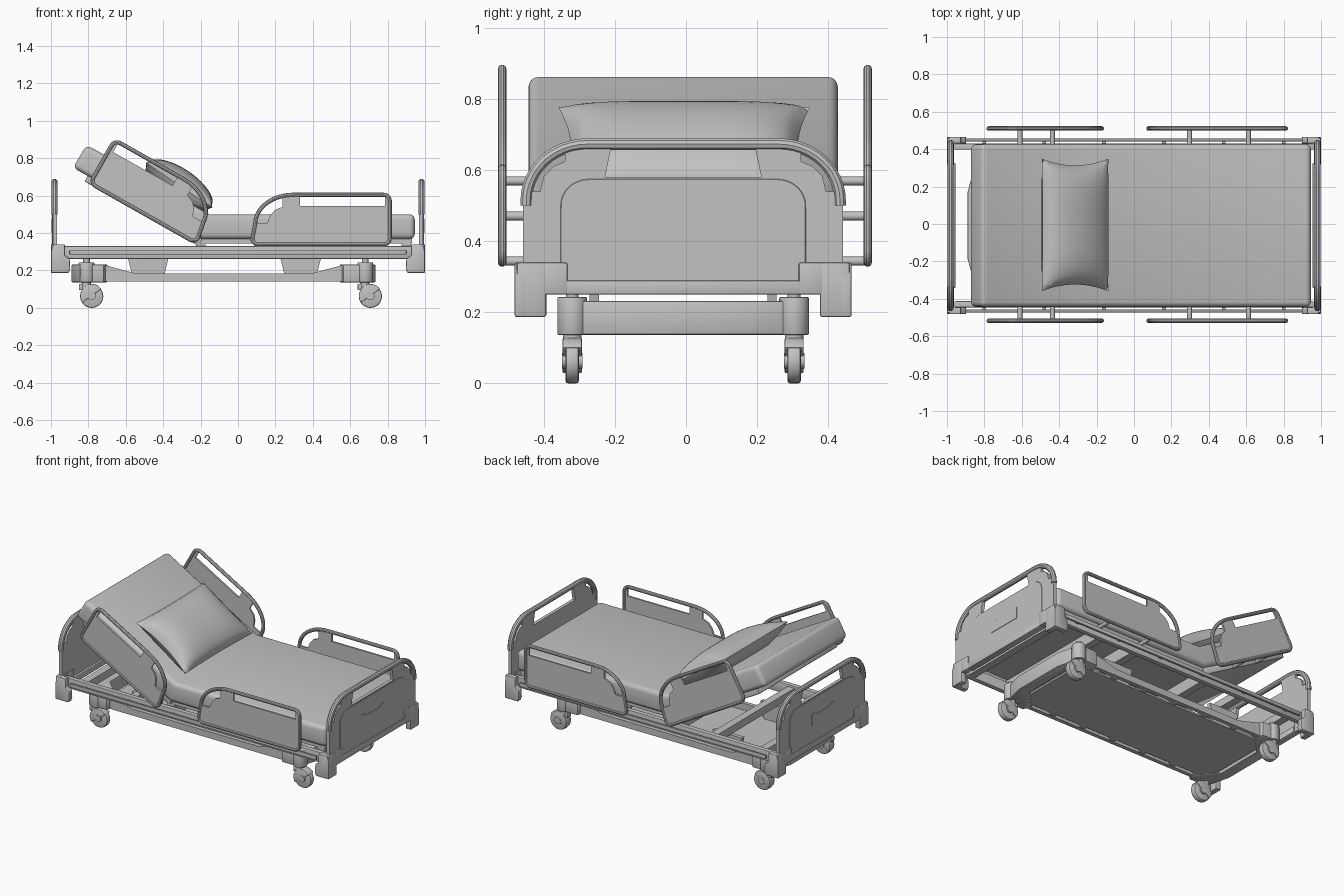
import bpy, bmesh, math
from mathutils import Vector, Matrix

cube = bpy.data.objects.get("Cube")
if cube:
    bpy.data.objects.remove(cube, do_unlink=True)

grey = bpy.data.materials.new("plain_grey")
grey.use_nodes = True
COL = (0.54, 0.54, 0.54, 1)
grey.diffuse_color = COL
grey.node_tree.nodes["Principled BSDF"].inputs["Base Color"].default_value = COL

C = -0.008      # centre line of the bed in y
BX = -0.077     # centre of the wheeled base in x
SIDES = (("right", -1), ("left", 1))
ENDS = (("head", -1), ("foot", 1))
made = []


def add(name, mesh):
    mesh.materials.append(grey)
    ob = bpy.data.objects.new(name, mesh)
    bpy.context.collection.objects.link(ob)
    made.append(ob)
    return ob


def finish(name, bm, bevel=0, segments=2):
    bmesh.ops.recalc_face_normals(bm, faces=bm.faces)
    if bevel:
        sharp = [e for e in bm.edges if e.calc_face_angle(0) > math.radians(40)]
        bmesh.ops.bevel(bm, geom=sharp, offset=bevel, segments=segments, profile=0.5,
                        affect='EDGES', clamp_overlap=True)
    mesh = bpy.data.meshes.new(name)
    bm.to_mesh(mesh)
    bm.free()
    return add(name, mesh)


def prism(name, points, axis, lo, hi, bevel=0, segments=2):
    """Extrude a 2D outline along an axis; outline is the other two axes in order."""
    bm = bmesh.new()
    place = {"x": lambda a, b: (lo, a, b), "y": lambda a, b: (a, lo, b),
             "z": lambda a, b: (a, b, lo)}[axis]
    face = bm.faces.new([bm.verts.new(place(*p)) for p in points])
    geom = bmesh.ops.extrude_face_region(bm, geom=[face])["geom"]
    move = Vector([(hi - lo) if k == axis else 0 for k in "xyz"])
    bmesh.ops.translate(bm, vec=move, verts=[g for g in geom if isinstance(g, bmesh.types.BMVert)])
    return finish(name, bm, bevel, segments)


def box(name, x, y, z, bevel=0):
    return prism(name, [(x[0], y[0]), (x[1], y[0]), (x[1], y[1]), (x[0], y[1])], "z", *z, bevel)


def cylinder(name, centre, radius, depth, axis="z", bevel=0):
    bm = bmesh.new()
    turn = {"z": Matrix(), "y": Matrix.Rotation(math.pi / 2, 4, 'X')}[axis]
    bmesh.ops.create_cone(bm, cap_ends=True, segments=28, radius1=radius, radius2=radius,
                          depth=depth, matrix=Matrix.Translation(centre) @ turn)
    return finish(name, bm, bevel)


def tube(name, points, radius, closed=False):
    cu = bpy.data.curves.new(name, 'CURVE')
    cu.dimensions = '3D'
    cu.bevel_depth = radius
    cu.bevel_resolution = 3
    cu.use_fill_caps = True
    sp = cu.splines.new('POLY')
    sp.points.add(len(points) - 1)
    for p, co in zip(sp.points, points):
        p.co = (*co, 1)
    sp.use_cyclic_u = closed
    tmp = bpy.data.objects.new(name + "_path", cu)
    bpy.context.collection.objects.link(tmp)
    bpy.context.view_layer.update()
    mesh = bpy.data.meshes.new_from_object(tmp.evaluated_get(bpy.context.evaluated_depsgraph_get()))
    bpy.data.objects.remove(tmp, do_unlink=True)
    mesh.materials.clear()
    return add(name, mesh)


def arc(cx, cy, rx, ry, a0, a1, n=8):
    angles = [math.radians(a0 + (a1 - a0) * i / n) for i in range(n + 1)]
    return [(cx + rx * math.cos(a), cy + ry * math.sin(a)) for a in angles]


def mirrored(half):
    """Outline symmetric about the bed centre line from its positive half."""
    return [(C + a, b) for a, b in half] + [(C - a, b) for a, b in reversed(half)]


# Mattress with raised back
prism("mattress", [(-.882, .749), (-.81, .872), (-.153, .5), (.945, .5), (.945, .368), (-.19, .368)],
      "y", C - .435, C + .435, .028, 4)

# Pillow: two sheets joined at the seam, drawn out to thin pointed corners
bm = bmesh.new()
for s in (-1, 1):
    sheet = bmesh.ops.create_grid(bm, x_segments=24, y_segments=32, size=1)["verts"]
    for v in sheet:
        u, w = v.co.x, v.co.y
        puff = max(0, (1 - u * u) * (1 - w ** 4)) ** .5
        v.co = (u * .215 * (1 - .03 * (1 - w * w)), w * .354 * (1 - .1 * (1 - u * u)), s * .09 * puff)
bmesh.ops.remove_doubles(bm, verts=bm.verts, dist=.0005)
bmesh.ops.transform(bm, verts=bm.verts, matrix=Matrix.Translation((-.315, -.005, .656))
                    @ Matrix.Rotation(math.radians(34), 4, 'Y'))
finish("pillow", bm)

# Mattress decks
box("seat_deck", (-.19, .93), (C - .41, C + .41), (.345, .37))
prism("back_deck", [(-.80, .715), (-.19, .37), (-.21, .331), (-.82, .676)], "y", C - .41, C + .41, .006)

# Bed frame
for side, s in SIDES:
    box(side + "_frame_beam", (-.96, .96), sorted((C + s * .405, C + s * .438)), (.262, .33), .005)
    box(side + "_accessory_rail", (-.9, .9), sorted((C + s * .45, C + s * .464)), (.285, .31), .003)
    for i in range(6):
        x = -.8 + .32 * i
        box(f"{side}_rail_stub_{i}", (x - .01, x + .01), sorted((C + s * .43, C + s * .455)), (.29, .305))
    # Lift plates between base and frame
    for end, x in (("head", -.48), ("foot", .335)):
        prism(f"{end}_{side}_lift_plate", [(x - .08, .15), (x + .08, .15), (x + .108, .265), (x - .108, .265)],
              "y", C + s * .25 - .013, C + s * .25 + .013)
for i, x in enumerate((-.84, -.48, -.2, .335, .6, .9)):
    box(f"cross_member_{i}", (x - .025, x + .025), (C - .41, C + .41), (.268, .318 if x < -.25 else .346))

# End boards with arched tube, cut panel and L-shaped corner bumpers
board = mirrored([(.45, .26), (.45, .54), (.402, .54), (.392, .582), (.362, .612), (.332, .624), (.332, .665),
                  (.2, .676), (.22, .58)])
raised = mirrored([(.345, .265), (.345, .49)] + arc(.265, .5, .08, .075, 10, 90))
arch = mirrored([(.441, .5)] + arc(.27, .515, .171, .158, 0, 90, 12))
pull = mirrored([(.118, .40), (.118, .475), (.083, .475), (.073, .46)])
for end, e in ENDS:
    tube(end + "_board_tube", [(e * .981, y, z) for y, z in arch], .0172)
    prism(end + "_board_panel", board, "x", e * .968, e * .99)
    prism(end + "_board_raised_panel", raised, "x", e * .989, e * .994, .002, 1)
    prism(end + "_board_pull", pull, "x", e * .993, e * .997)
    box(end + "_board_sill", sorted((e * .955, e * .998)), (C - .335, C + .335), (.25, .29), .004)
    for side, s in SIDES:
        prism(f"{end}_{side}_bumper_cheek", [(e * .925, .34), (e * .988, .34), (e, .3), (e, .187),
              (e * .905, .187), (e * .897, .21), (e * .9, .262), (e * .925, .28)],
              "y", C + s * .438, C + s * .474, .006)
        box(f"{end}_{side}_bumper_face", sorted((e * .962, e)), sorted((C + s * .385, C + s * .468)),
            (.187, .34), .006)
        box(f"{end}_{side}_bumper_wing", sorted((e * .962, e)), sorted((C + s * .325, C + s * .395)),
            (.25, .34), .006)


# Side guards: closed tube, cut panel and mounting rods
def guard(name, s, origin, ud, nd, length, rods):
    y = -.003 + s * .514
    L = length

    def at(u, n):
        return (origin[0] + u * ud[0] + n * nd[0], origin[1] + u * ud[1] + n * nd[1])

    path = (arc(.035, .035, .035, .035, 270, 180, 5) + arc(.035, .23, .035, .035, 180, 90, 5)
            + arc(L - .22, .11, .205, .155, 90, 0, 10) + arc(L - .03, .03, .03, .03, 0, -90, 5))
    panel = [(.01, .005), (L - .01, .005), (L - .015, .115), (L - .08, .115), (L - .095, .155),
             (L - .12, .183), (L - .16, .2), (L - .16, .255), (L - .255, .265), (L - .255, .205),
             (.025, .205), (.025, .262), (.01, .25)]
    tube(name + "_tube", [(a, y, b) for a, b in (at(*p) for p in path)], .0118, True)
    prism(name + "_panel", [at(*p) for p in panel], "y", y - .006, y + .006)
    for i, u in enumerate(rods):
        a, b = at(u, .004)
        inner = C + s * .40
        cylinder(f"{name}_rod_{i}", (a, (y + inner) / 2, b), .0125, abs(y - inner), "y")


tilt = math.radians(29.5)
ct, st = math.cos(tilt), math.sin(tilt)
for side, s in SIDES:
    guard(side + "_head_guard", s, (-.79, .667), (ct, -st), (st, ct), .645, (.205, .405))
    guard(side + "_foot_guard", s, (.812, .34), (-1, 0), (0, 1), .735, (.2, .515))

# Wheeled base: floor plate, open side beams on rungs, U-shaped end blocks
box("base_plate", (BX - .72, BX + .72), (C - .268, C + .268), (.14, .152))
for side, s in SIDES:
    prism(side + "_base_beam", [(BX - .7, .14), (BX + .7, .14), (BX + .7, .23), (BX + .64, .23),
          (BX + .465, .183), (BX - .465, .183), (BX - .64, .23), (BX - .7, .23)],
          "y", C + s * .292, C + s * .318)
    for i in range(5):
        x = BX - .46 + .23 * i
        box(f"{side}_base_rung_{i}", (x - .02, x + .02), sorted((C + s * .26, C + s * .3)), (.142, .165))
for end, e in ENDS:
    half = [(.812, .18), (.77, .34), (.64, .34), (.62, .28), (.74, .16)]
    plan = half + [(a, -b) for a, b in reversed(half)]
    prism(end + "_base_block", [(BX + e * a, C + b) for a, b in plan], "z", .137, .232, .005)
    for side, s in SIDES:
        # Caster with socket, stem, hood and brake pedal
        tag = f"{end}_{side}_caster"
        x, y = BX + e * .745, C + s * .312
        cylinder(tag + "_socket", (x + .012, y, .19), .042, .106, bevel=.004)
        cylinder(tag + "_pin", (x + .012, y, .248), .018, .03)
        cylinder(tag + "_stem", (x + .01, y, .125), .026, .05)
        wx = x + .04
        cylinder(tag + "_wheel", (wx, y, .062), .062, .038, "y", .008)
        prism(tag + "_hood", arc(wx, .064, .062, .064, 35, 215, 16), "y", y - .027, y + .027, .004)
        cylinder(tag + "_hub", (wx, y, .064), .022, .058, "y")
        box(tag + "_pedal", (x - .028, x + .012), (y - .018, y + .018), (.095, .128), .004)

# Smooth rounded surfaces, keep hard edges
bpy.ops.object.select_all(action='DESELECT')
for ob in made:
    ob.select_set(True)
bpy.context.view_layer.objects.active = made[0]
bpy.ops.object.shade_smooth_by_angle(angle=math.radians(32))
